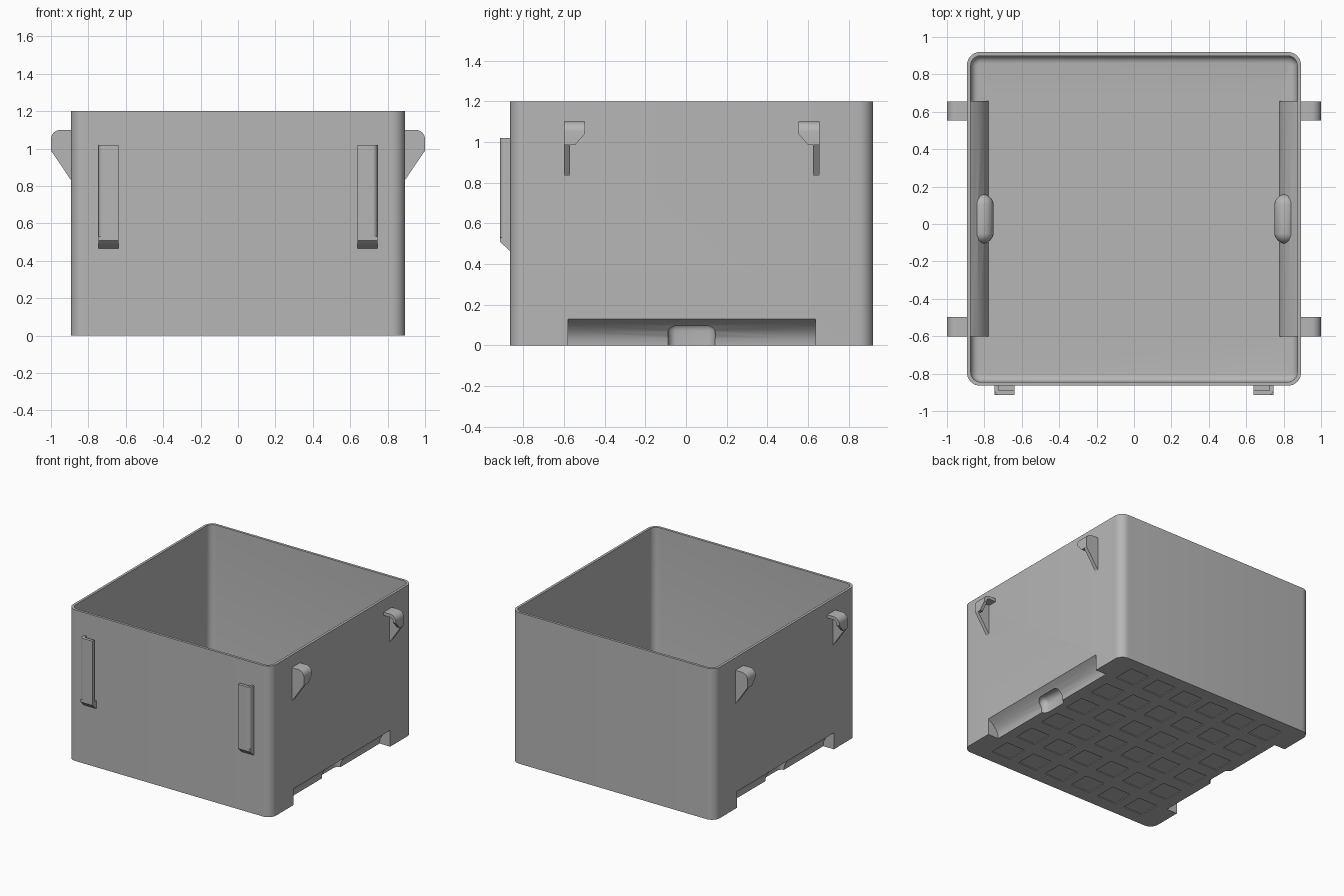
import bpy, bmesh, math
from mathutils import Vector, Matrix

cube = bpy.data.objects.get("Cube")
if cube:
    bpy.data.objects.remove(cube, do_unlink=True)

grey = bpy.data.materials.new("plain grey")
grey.use_nodes = True
grey.diffuse_color = (0.47, 0.47, 0.47, 1)
grey.node_tree.nodes["Principled BSDF"].inputs["Base Color"].default_value = grey.diffuse_color

MID = 0.0275          # middle of the tub along y
HX, HY, H = 0.893, 0.892, 1.2


def finish(name, bm):
    bmesh.ops.recalc_face_normals(bm, faces=bm.faces)
    mesh = bpy.data.meshes.new(name)
    bm.to_mesh(mesh)
    bm.free()
    mesh.materials.append(grey)
    obj = bpy.data.objects.new(name, mesh)
    bpy.context.collection.objects.link(obj)
    return obj


def prism(pts, axis, lo, hi):
    """Extrude a 2D profile along an axis into a bmesh."""
    place = {"x": lambda a, b, t: (t, a, b),
             "y": lambda a, b, t: (a, t, b),
             "z": lambda a, b, t: (a, b, t)}[axis]
    bm = bmesh.new()
    face = bm.faces.new([bm.verts.new(place(a, b, lo)) for a, b in pts])
    ext = bmesh.ops.extrude_face_region(bm, geom=[face])
    new = [v for v in ext["geom"] if isinstance(v, bmesh.types.BMVert)]
    shift = Vector(place(0, 0, hi - lo))
    bmesh.ops.translate(bm, verts=new, vec=shift)
    if not any(set(f.verts) == set(face.verts) for f in bm.faces):
        bm.faces.new(face.verts)
    bmesh.ops.recalc_face_normals(bm, faces=bm.faces)
    return bm


def arc(cx, cz, r, a0, a1, n=8):
    return [(cx + r * math.cos(math.radians(a0 + (a1 - a0) * i / n)),
             cz + r * math.sin(math.radians(a0 + (a1 - a0) * i / n))) for i in range(n + 1)]


def rounded_rect(hx, hy, r):
    pts = []
    for i, (sx, sy) in enumerate(((1, 1), (-1, 1), (-1, -1), (1, -1))):
        pts += arc(sx * (hx - r), MID + sy * (hy - r), r, 90 * i, 90 * i + 90)
    return pts


def slice_off(bm, co, no):
    """Remove everything in front of a plane and close the cut."""
    cut = bmesh.ops.bisect_plane(bm, geom=bm.verts[:] + bm.edges[:] + bm.faces[:],
                                 plane_co=co, plane_no=no, clear_outer=True)
    edges = [e for e in cut["geom_cut"] if isinstance(e, bmesh.types.BMEdge)]
    bmesh.ops.holes_fill(bm, edges=edges, sides=0)


def capsule(side, r, half, cz, bottom):
    """Rounded grip form along y, with straight walls running down."""
    bm = bmesh.new()
    bmesh.ops.create_uvsphere(bm, u_segments=24, v_segments=13, radius=r,
                              matrix=Matrix.Rotation(math.pi / 2, 4, "X"))
    for v in bm.verts:
        v.co.y += math.copysign(half - r, v.co.y)
        if v.co.z < -0.0001:
            v.co.z -= 0.2
        v.co += Vector((side * 0.81, MID, cz))
    slice_off(bm, (0, 0, bottom), (0, 0, -1))
    return bm


def mirrored(pts, side):
    return [(a * side, b) for a, b in pts]


def combine(target, bm, operation):
    cutter = finish("cutter", bm)
    cutter.hide_render = True
    mod = target.modifiers.new("cut", "BOOLEAN")
    mod.object, mod.operation, mod.solver = cutter, operation, "EXACT"
    bpy.context.view_layer.objects.active = target
    bpy.ops.object.modifier_apply(modifier=mod.name)
    bpy.data.objects.remove(cutter, do_unlink=True)


# Open tub with rounded corners and a filleted inner floor
tub = finish("tub", prism(rounded_rect(HX, HY, 0.07), "z", 0, H))
cavity = prism(rounded_rect(HX - 0.02, HY - 0.02, 0.052), "z", 0.02, H + 0.1)
low = [e for e in cavity.edges if all(v.co.z < 0.03 for v in e.verts)]
bmesh.ops.bevel(cavity, geom=low, offset=0.04, segments=5, profile=0.5, affect="EDGES")
combine(tub, cavity, "DIFFERENCE")

# Side grips: a ledge inside, a slot outside, and a finger recess in the middle
ledge = [(0.885, 0.01), (0.885, 0.15), (0.875, 0.15), (0.835, 0.122),
         (0.802, 0.082), (0.782, 0.04), (0.776, 0.01)]
slot = [(0.95, -0.05), (0.95, 0.13), (0.893, 0.13), (0.85, 0.1),
        (0.822, 0.07), (0.802, 0.035), (0.796, -0.05)]
for s in (-1, 1):
    combine(tub, prism(mirrored(ledge, s), "y", MID - 0.63, MID + 0.63), "UNION")
    combine(tub, capsule(s, 0.06, 0.132, 0.075, 0.01), "UNION")
for s in (-1, 1):
    combine(tub, prism(mirrored(slot, s), "y", MID - 0.608, MID + 0.608), "DIFFERENCE")
    combine(tub, capsule(s, 0.045, 0.117, 0.07, -0.05), "DIFFERENCE")

# Shallow square tread pockets under the floor
tread = bmesh.new()
for i in range(6):
    for j in range(6):
        at = Vector(((i - 2.5) * 0.25, MID + (j - 2.5) * 0.28, 0))
        bmesh.ops.create_cube(tread, size=1, matrix=Matrix.Translation(at)
                              @ Matrix.Diagonal((0.17, 0.17, 0.012, 1)))
combine(tub, tread, "DIFFERENCE")
parts = [tub]

# Side hooks: a gusset plate with a curled lip
gusset = [(0.885, 0.82), (1.0, 0.99)] + arc(0.95, 1.05, 0.05, 0, 90) + [(0.885, 1.1)]
lip = ([(1.0, 0.985)] + arc(0.95, 1.05, 0.05, 0, 90) + [(0.885, 1.1), (0.885, 1.075)]
       + arc(0.95, 1.05, 0.025, 90, 0) + [(0.975, 0.985)])
for s, side in ((-1, "right"), (1, "left")):
    for e, end in ((-1, "front"), (1, "back")):
        def span(a, b):
            return sorted((MID + e * a, MID + e * b))
        parts.append(finish(f"{end}_{side}_hook_gusset",
                            prism(mirrored(gusset, s), "y", *span(0.598, 0.628))))
        bm = prism(mirrored(lip, s), "y", *span(0.525, 0.6))
        slice_off(bm, (0, MID + e * 0.525, 1.04), (0, -e * 0.8, -0.7))
        parts.append(finish(f"{end}_{side}_hook_lip", bm))

# Front rails: an L-shaped channel closed by a sloped stop
rail = ([(0.64, -0.915)] + arc(0.72, -0.89, 0.025, -90, 0)
        + [(0.745, -0.855), (0.725, -0.855), (0.725, -0.89), (0.64, -0.89)])
stop = [(-0.855, 0.46), (-0.87, 0.468), (-0.915, 0.51), (-0.915, 0.53), (-0.855, 0.53)]
for s, side in ((-1, "right"), (1, "left")):
    parts.append(finish(f"{side}_rail", prism(mirrored(rail, s), "z", 0.52, 1.02)))
    parts.append(finish(f"{side}_rail_stop", prism(stop, "x", *sorted((s * 0.64, s * 0.745)))))

# Smooth the curves, keep the edges crisp
bpy.ops.object.select_all(action="DESELECT")
for obj in parts:
    obj.select_set(True)
bpy.context.view_layer.objects.active = tub
bpy.ops.object.shade_smooth_by_angle(angle=math.radians(30))
